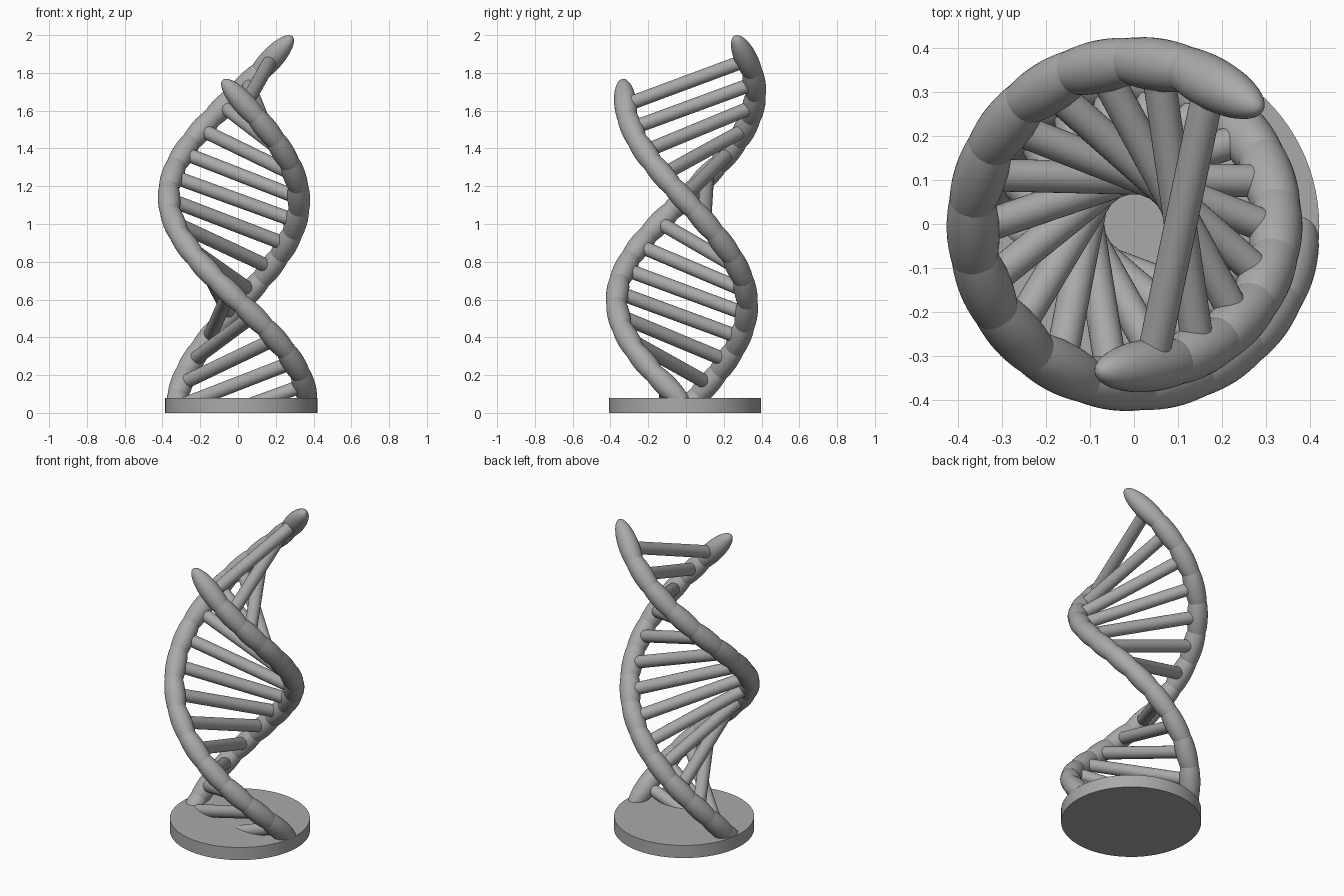
import bpy, bmesh, math
from mathutils import Vector, Matrix

cube = bpy.data.objects.get("Cube")
if cube:
    bpy.data.objects.remove(cube, do_unlink=True)

grey = bpy.data.materials.new("plain grey")
grey.use_nodes = True
colour = (0.4, 0.4, 0.4, 1)
grey.diffuse_color = colour
grey.node_tree.nodes["Principled BSDF"].inputs["Base Color"].default_value = colour

STEPS = 15
RISE = 0.123               # height between neighbouring rungs
TURN = math.radians(20.1)  # twist between neighbouring rungs
BASE_HEIGHT = 0.08
CUT = 0.03                 # level inside the base where the helix is trimmed


def finish(name, bm, trim=False):
    """Turn a bmesh into a smooth shaded object, trimmed inside the base."""
    if trim:
        bmesh.ops.bisect_plane(bm, geom=bm.verts[:] + bm.edges[:] + bm.faces[:],
                               plane_co=(0, 0, CUT), plane_no=(0, 0, 1),
                               clear_inner=True)
    mesh = bpy.data.meshes.new(name)
    bm.to_mesh(mesh)
    bm.free()
    mesh.materials.append(grey)
    obj = bpy.data.objects.new(name, mesh)
    bpy.context.collection.objects.link(obj)
    bpy.ops.object.select_all(action="DESELECT")
    obj.select_set(True)
    bpy.context.view_layer.objects.active = obj
    bpy.ops.object.shade_smooth_by_angle(angle=math.radians(35))
    return obj


def align(direction, centre):
    """Matrix that turns local z to a direction and moves to a centre."""
    turn = direction.to_track_quat("Z", "Y").to_matrix().to_4x4()
    return Matrix.Translation(centre) @ turn


def helix_point(radius, top_angle, top_z, step):
    angle = math.radians(top_angle) + TURN * step
    return Vector((radius * math.cos(angle), radius * math.sin(angle),
                   top_z - RISE * step))


outer = dict(radius=0.365, top_angle=61.7, top_z=1.868)
inner = dict(radius=0.322, top_angle=-83, top_z=1.63)


# Strands: chains of overlapping long ellipsoids along each helix
def strand(name, helix, count):
    bm = bmesh.new()
    for i in range(count):
        centre = helix_point(step=i, **helix)
        tangent = (helix_point(step=i - 0.01, **helix)
                   - helix_point(step=i + 0.01, **helix))
        shape = align(tangent, centre) @ Matrix.Diagonal((0.06, 0.06, 0.18, 1))
        bmesh.ops.create_uvsphere(bm, u_segments=32, v_segments=24,
                                  radius=1, matrix=shape)
    finish(name, bm, trim=True)


strand("outer_strand", outer, STEPS)
strand("inner_strand", inner, STEPS)

# Rungs: slanted rods joining the strands
bm = bmesh.new()
for i in range(STEPS):
    a = helix_point(step=i, **outer)
    b = helix_point(step=i, **inner)
    axis = b - a
    bmesh.ops.create_cone(bm, cap_ends=True, segments=32,
                          radius1=0.037, radius2=0.037,
                          depth=axis.length - 0.07,
                          matrix=align(axis, (a + b) / 2))
finish("rungs", bm, trim=True)

# Base: a flat round disc
bm = bmesh.new()
bmesh.ops.create_cone(bm, cap_ends=True, segments=96, radius1=0.403,
                      radius2=0.403, depth=BASE_HEIGHT,
                      matrix=Matrix.Translation((0.017, -0.005, BASE_HEIGHT / 2)))
finish("base", bm)
